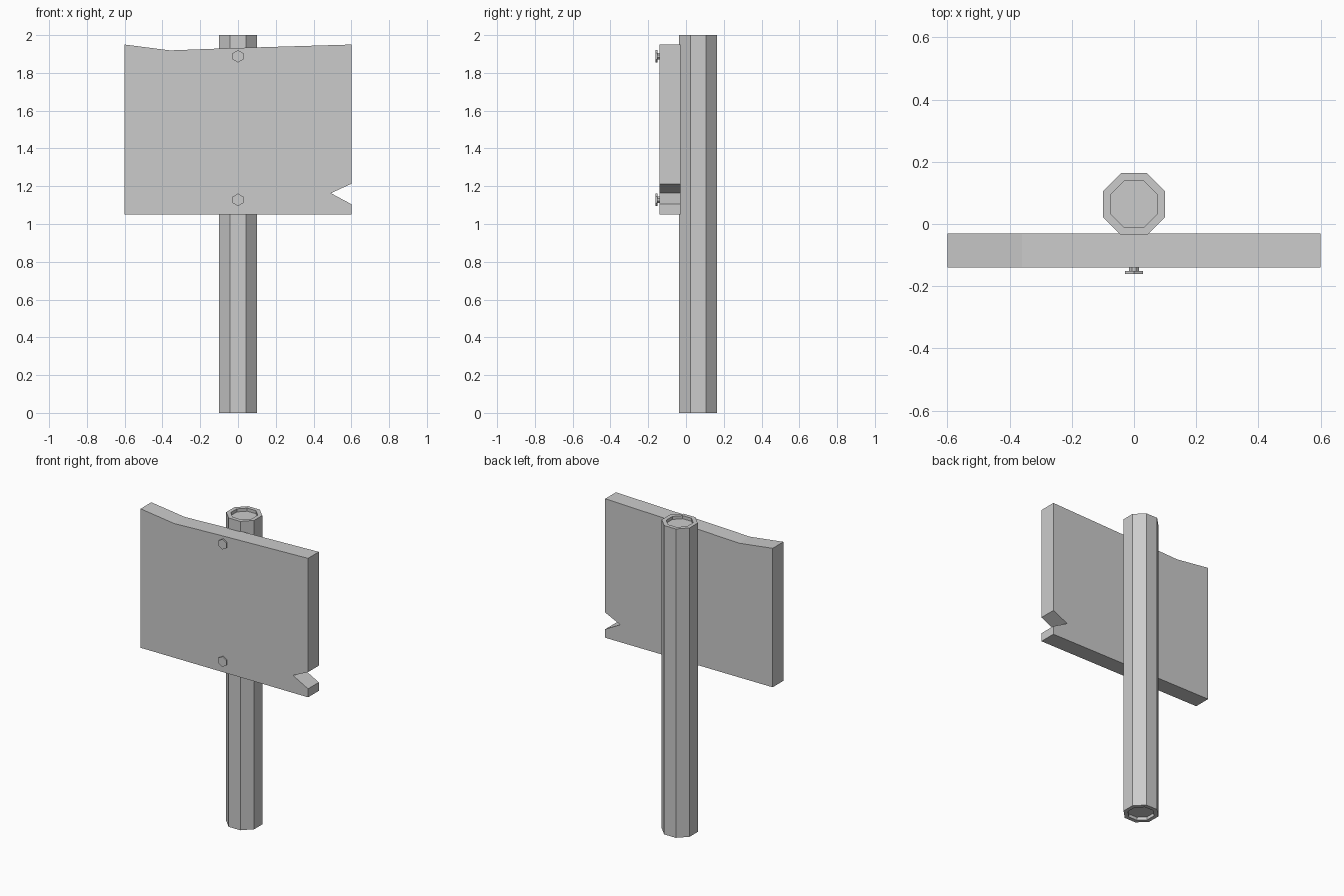
import bpy, bmesh, math

if "Cube" in bpy.data.objects:
    bpy.data.objects.remove(bpy.data.objects["Cube"])


def make_object(name, bm):
    bmesh.ops.recalc_face_normals(bm, faces=bm.faces[:])
    mesh = bpy.data.meshes.new(name)
    bm.to_mesh(mesh)
    bm.free()
    obj = bpy.data.objects.new(name, mesh)
    bpy.context.collection.objects.link(obj)
    return obj


def ring(r, n, z, turn=0.0):
    return [(r * math.cos(turn + math.tau * i / n),
             r * math.sin(turn + math.tau * i / n), z) for i in range(n)]


def loft(name, rings):
    """Solid skinned through matching rings, capped at both ends."""
    bm = bmesh.new()
    loops = [[bm.verts.new(p) for p in r] for r in rings]
    for a, b in zip(loops, loops[1:]):
        n = len(a)
        for i in range(n):
            bm.faces.new((a[i], a[(i + 1) % n], b[(i + 1) % n], b[i]))
    bm.faces.new(loops[0])
    bm.faces.new(loops[-1])
    return make_object(name, bm)


# Octagonal post with a shallow recess in each end
flat = math.cos(math.pi / 8)
outer, inner, depth = 0.10 / flat, 0.075 / flat, 0.02
post = loft("post", [ring(r, 8, z, math.pi / 8) for r, z in (
    (inner, depth), (inner, 0), (outer, 0),
    (outer, 2), (inner, 2), (inner, 2 - depth))])
post.location.y = 0.064

# Sign board with a sagging top edge and a splintered notch
profile = [(-0.6, 1.05), (0.6, 1.05), (0.6, 1.105), (0.492, 1.163),
           (0.6, 1.213), (0.6, 1.95), (-0.07, 1.93), (-0.36, 1.919), (-0.6, 1.95)]
loft("sign_board", [[(x, y, z) for x, z in profile] for y in (-0.14, -0.03)])

# Bolts: octagonal shank and hexagonal head
for label, z in (("upper", 1.888), ("lower", 1.128)):
    shank = loft(label + "_bolt_shank",
                 [ring(0.018, 8, h, math.pi / 8) for h in (0.135, 0.152)])
    head = loft(label + "_bolt_head",
                [ring(0.033, 6, h, math.pi / 2) for h in (0.151, 0.161)])
    for part in (shank, head):
        part.rotation_euler.x = math.pi / 2
        part.location.z = z
